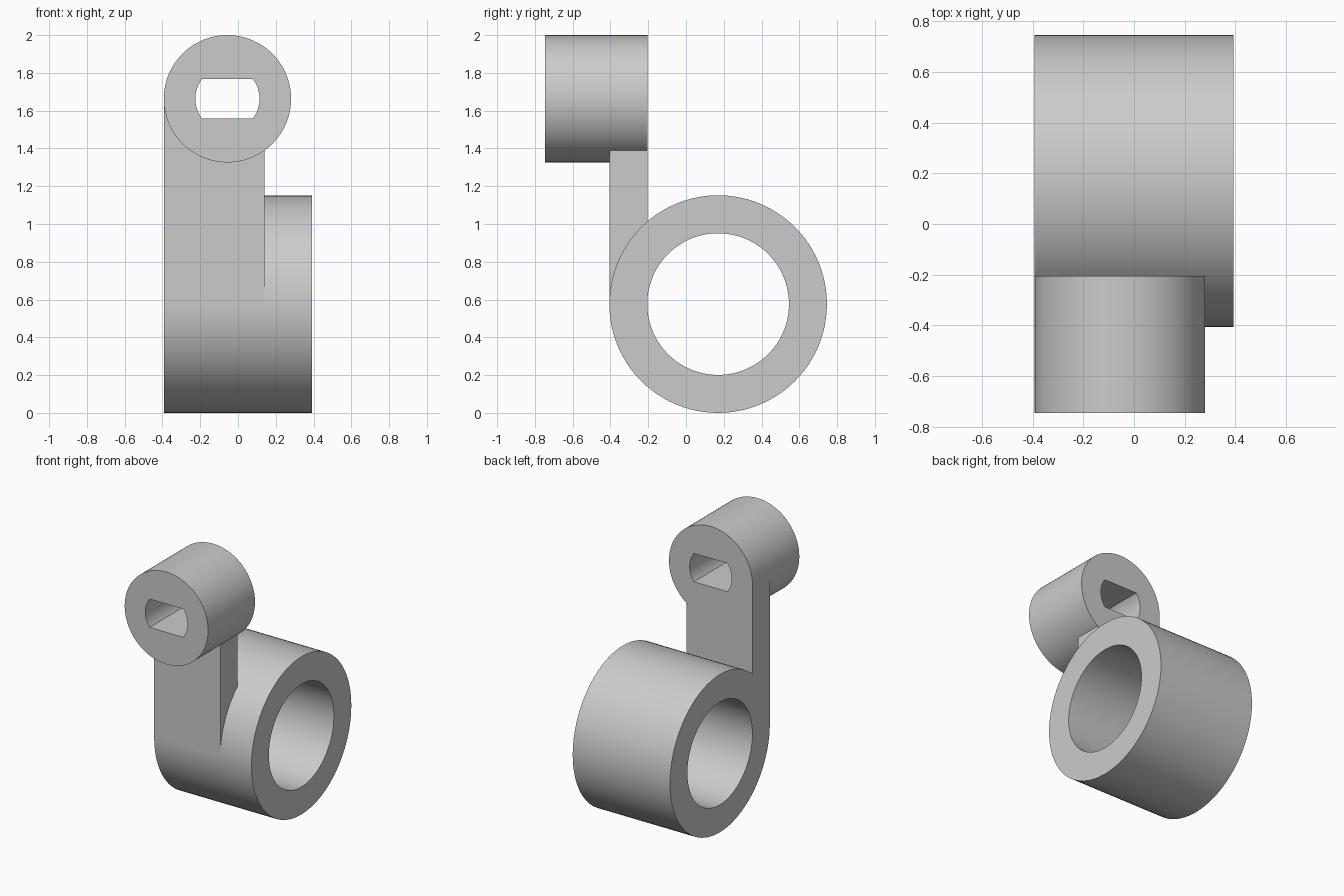
import bpy, bmesh
from math import sin, cos, radians, tau

cube = bpy.data.objects.get("Cube")
if cube:
    bpy.data.objects.remove(cube, do_unlink=True)

grey = bpy.data.materials.new("plain grey")
grey.use_nodes = True
grey.diffuse_color = (0.6, 0.6, 0.6, 1)
grey.node_tree.nodes["Principled BSDF"].inputs["Base Color"].default_value = (0.6, 0.6, 0.6, 1)

SIDES = 96
ANGLES = [tau * i / SIDES for i in range(SIDES)]


def finish(name, bm):
    bmesh.ops.recalc_face_normals(bm, faces=bm.faces)
    mesh = bpy.data.meshes.new(name)
    bm.to_mesh(mesh)
    bm.free()
    mesh.materials.append(grey)
    obj = bpy.data.objects.new(name, mesh)
    bpy.context.collection.objects.link(obj)
    bpy.ops.object.select_all(action='DESELECT')
    obj.select_set(True)
    bpy.context.view_layer.objects.active = obj
    bpy.ops.object.shade_smooth_by_angle(angle=radians(30))
    return obj


def along_x(u, v, depth):
    return (depth, u, v)


def along_y(u, v, depth):
    return (u, depth, v)


def tube(name, place, outer, inner, start, end):
    """Hollow extrusion between two matching profiles."""
    bm = bmesh.new()
    rings = [[bm.verts.new(place(u, v, d)) for u, v in loop]
             for loop, d in ((outer, start), (outer, end), (inner, end), (inner, start))]
    for a, b in zip(rings, rings[1:] + rings[:1]):
        for i in range(SIDES):
            j = (i + 1) % SIDES
            bm.faces.new((a[i], a[j], b[j], b[i]))
    return finish(name, bm)


def circle(u, v, r):
    return [(u + r * cos(t), v + r * sin(t)) for t in ANGLES]


# Large bearing ring
HALF_WIDTH = 0.393
RING_Y, RING_Z, RING_R, BORE_R = 0.17, 0.576, 0.576, 0.375
tube("bearing_ring", along_x, circle(RING_Y, RING_Z, RING_R),
     circle(RING_Y, RING_Z, BORE_R), -HALF_WIDTH, HALF_WIDTH)

# Small boss with a slot that has flat top and bottom and round ends
BOSS_R, SLOT_R = 0.337, 0.17
BOSS_X, BOSS_Z = BOSS_R - HALF_WIDTH, 2 - BOSS_R
BACK_Y = RING_Y - BORE_R
flat = SLOT_R * sin(radians(37.5))
slot = []
for t in ANGLES:
    r = min(SLOT_R, flat / max(abs(sin(t)), 0.001))
    slot.append((BOSS_X + r * cos(t), BOSS_Z + r * sin(t)))
tube("slotted_boss", along_y, circle(BOSS_X, BOSS_Z, BOSS_R), slot, -0.746, BACK_Y)

# Flat arm, its top edge following the round of the boss
arc = [radians(180 + 3.75 * i) for i in range(34)] + [radians(305.8)]
profile = [(BOSS_X + BOSS_R * cos(t), BOSS_Z + BOSS_R * sin(t)) for t in arc]
profile += [(profile[-1][0], RING_Z), (-HALF_WIDTH, RING_Z)]
bm = bmesh.new()
face = bm.faces.new([bm.verts.new(along_y(x, z, RING_Y - RING_R)) for x, z in profile])
moved = bmesh.ops.extrude_face_region(bm, geom=[face], use_keep_orig=True)["geom"]
bmesh.ops.translate(bm, vec=(0, RING_R - BORE_R, 0),
                    verts=[g for g in moved if isinstance(g, bmesh.types.BMVert)])
finish("arm", bm)
